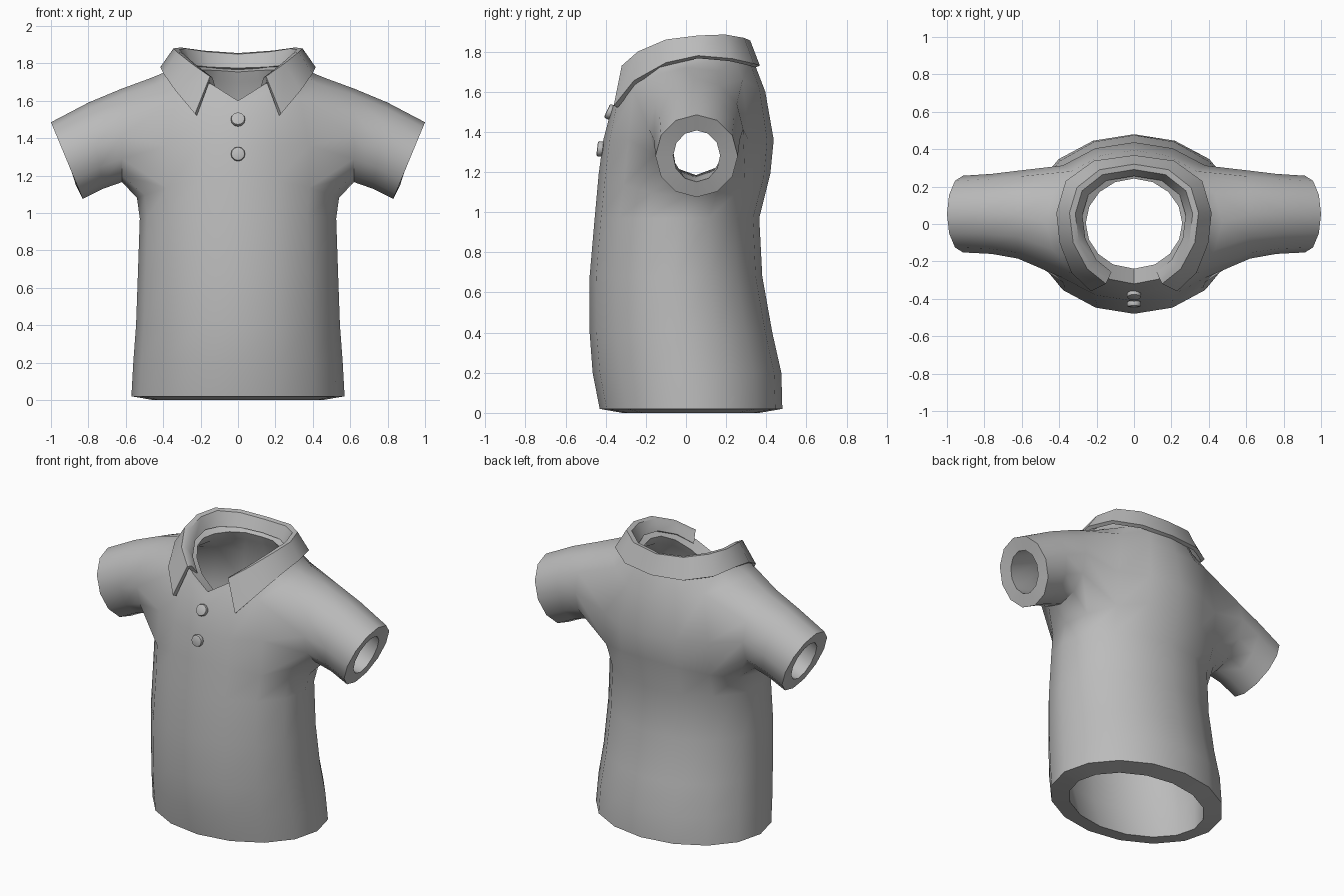
import bpy, bmesh, math

if "Cube" in bpy.data.objects:
    bpy.data.objects.remove(bpy.data.objects["Cube"])

fabric = bpy.data.materials.new("grey_fabric")
fabric.diffuse_color = (0.5, 0.5, 0.5, 1)
fabric.use_nodes = True
fabric.node_tree.nodes["Principled BSDF"].inputs["Base Color"].default_value = fabric.diffuse_color


def finish(obj, angle):
    """Apply modifiers, colour and shade the part."""
    bpy.ops.object.select_all(action='DESELECT')
    obj.select_set(True)
    bpy.context.view_layer.objects.active = obj
    for m in list(obj.modifiers):
        bpy.ops.object.modifier_apply(modifier=m.name)
    obj.data.materials.clear()
    obj.data.materials.append(fabric)
    bpy.ops.object.shade_smooth_by_angle(angle=math.radians(angle))


def make_shell(name, bm, thickness, angle, weighted=False):
    """Turn an open surface into cloth with a thickness, measured inwards."""
    mesh = bpy.data.meshes.new(name)
    bm.to_mesh(mesh)
    bm.free()
    obj = bpy.data.objects.new(name, mesh)
    bpy.context.collection.objects.link(obj)
    if weighted:
        obj.vertex_groups.new(name="wall")
    mod = obj.modifiers.new("thickness", 'SOLIDIFY')
    mod.thickness, mod.offset = thickness, -1
    if weighted:
        mod.vertex_group = "wall"
    finish(obj, angle)
    return obj


# Shirt body rings: half width, front y, back y, front z, side z, back z, z falloff
N = 16
RINGS = [
    (.57, -.43, .48, .02, .02, .02, 2),
    (.56, -.465, .475, .2, .2, .2, 2),
    (.545, -.48, .43, .4, .4, .4, 2),
    (.535, -.48, .38, .68, .68, .68, 2),
    (.525, -.455, .365, .97, .97, .97, 2),
    (.54, -.435, .42, 1.19, 1.08, 1.19, 2),      # armhole bottom
    (.54, -.412, .437, 1.36, 1.36, 1.36, 2),     # armhole middle
    (.47, -.375, .395, 1.5, 1.72, 1.6, 2),       # armhole top
    (.36, -.335, .345, 1.57, 1.765, 1.73, 1),    # neck base
    (.335, -.32, .325, 1.6, 1.81, 1.785, 1),     # neck stand
]
LOW = 5
WALL = .115
bm = bmesh.new()
wall = bm.verts.layers.deform.verify()


def add_vert(co, thickness):
    v = bm.verts.new(co)
    v[wall][0] = thickness / WALL
    return v


grid = []
for r, (a, yf, yb, zf, zs, zb, p) in enumerate(RINGS):
    row = []
    for k in range(N):
        t = 2 * math.pi * k / N
        c, s = math.cos(t), math.sin(t)
        w = abs(c) ** p
        z = zs * w + (zf if s < 0 else zb) * (1 - w)
        thick = .115 if r == 0 else .03 if r == LOW and abs(c) > .9 else .088
        row.append(add_vert((a * c, (yf + yb) / 2 + (yb - yf) / 2 * s, z), thick))
    grid.append(row)

# Body faces, leaving a four by two opening on each side for the sleeves
for r in range(len(RINGS) - 1):
    for k in range(N):
        if r in (LOW, LOW + 1) and k in (14, 15, 0, 1, 6, 7, 8, 9):
            continue
        j = (k + 1) % N
        bm.faces.new((grid[r][k], grid[r][j], grid[r + 1][j], grid[r + 1][k]))

# Sleeves: top x, top z, bottom x, bottom z, front y, back y, underside wall
SLEEVE = [
    (.62, 1.665, .62, 1.165, -.185, .285, .02),
    (.80, 1.59, .72, 1.13, -.16, .268, .045),
    (1.0, 1.485, .83, 1.075, -.152, .258, .085),
]
OPENING = [(0, 0), (0, 1), (0, 2), (1, 2), (2, 2), (2, 1),
           (2, 0), (2, -1), (2, -2), (1, -2), (0, -2), (0, -1)]
for side in (1, -1):
    last = [grid[LOW + r][(k if side == 1 else 8 - k) % N] for r, k in OPENING]
    for xt, zt, xb, zb, yf, yb, under in SLEEVE:
        ring = []
        for i in range(12):
            t = math.radians(-90 + 30 * i)
            u = (1 + math.sin(t)) / 2
            y = (yf + yb) / 2 + (yb - yf) / 2 * math.cos(t)
            thick = under + (.088 - under) * min(1, u * 2)
            ring.append(add_vert((side * (xb + (xt - xb) * u), y, zb + (zt - zb) * u), thick))
        for i in range(12):
            j = (i + 1) % 12
            bm.faces.new((last[i], last[j], ring[j], ring[i]))
        last = ring
bmesh.ops.delete(bm, geom=[v for v in bm.verts if not v.link_faces], context='VERTS')
bmesh.ops.recalc_face_normals(bm, faces=bm.faces)
outer_count = len(bm.verts)
body = make_shell("shirt_body", bm, WALL, 45, True)
# Drop the inner rim of the hem to the ground
for v in body.data.vertices[outer_count:]:
    if v.co.z < .1:
        v.co.z = 0

# Folded collar: upper and lower edge from the front point to the centre back
TOP = [(.15, -.32, 1.73), (.25, -.24, 1.80), (.325, -.1, 1.86), (.345, .06, 1.88),
       (.305, .195, 1.885), (.185, .29, 1.868), (0, .32, 1.855)]
BOTTOM = [(.23, -.36, 1.53), (.335, -.26, 1.655), (.398, -.1, 1.745), (.415, .06, 1.78),
          (.365, .23, 1.765), (.215, .338, 1.74), (0, .368, 1.73)]
LINING_Z = [1.67, 1.735, 1.785, 1.80, 1.79, 1.78, 1.775]
INNER = [(x * .91, y * .91, z - .006) for x, y, z in TOP]
LINING = [(x * .8, y * .8, z) for (x, y, _), z in zip(TOP, LINING_Z)]

bm = bmesh.new()
rows = [[bm.verts.new(p) for p in line + [(-x, y, z) for x, y, z in line[-2::-1]]]
        for line in (BOTTOM, TOP, INNER, LINING)]
for low, high in zip(rows, rows[1:]):
    for i in range(len(low) - 1):
        bm.faces.new((low[i], low[i + 1], high[i + 1], high[i]))
make_shell("collar", bm, .025, 48)

# Two front buttons, tilted to follow the chest
for name, y, z, tilt in (("upper_button", -.38, 1.5, 65), ("lower_button", -.428, 1.315, 83)):
    bpy.ops.mesh.primitive_cylinder_add(vertices=12, radius=.038, depth=.03,
                                        location=(0, y, z),
                                        rotation=(math.radians(tilt), 0, 0))
    button = bpy.context.object
    button.name = name
    bevel = button.modifiers.new("round_rim", 'BEVEL')
    bevel.width, bevel.segments = .008, 2
    finish(button, 35)
